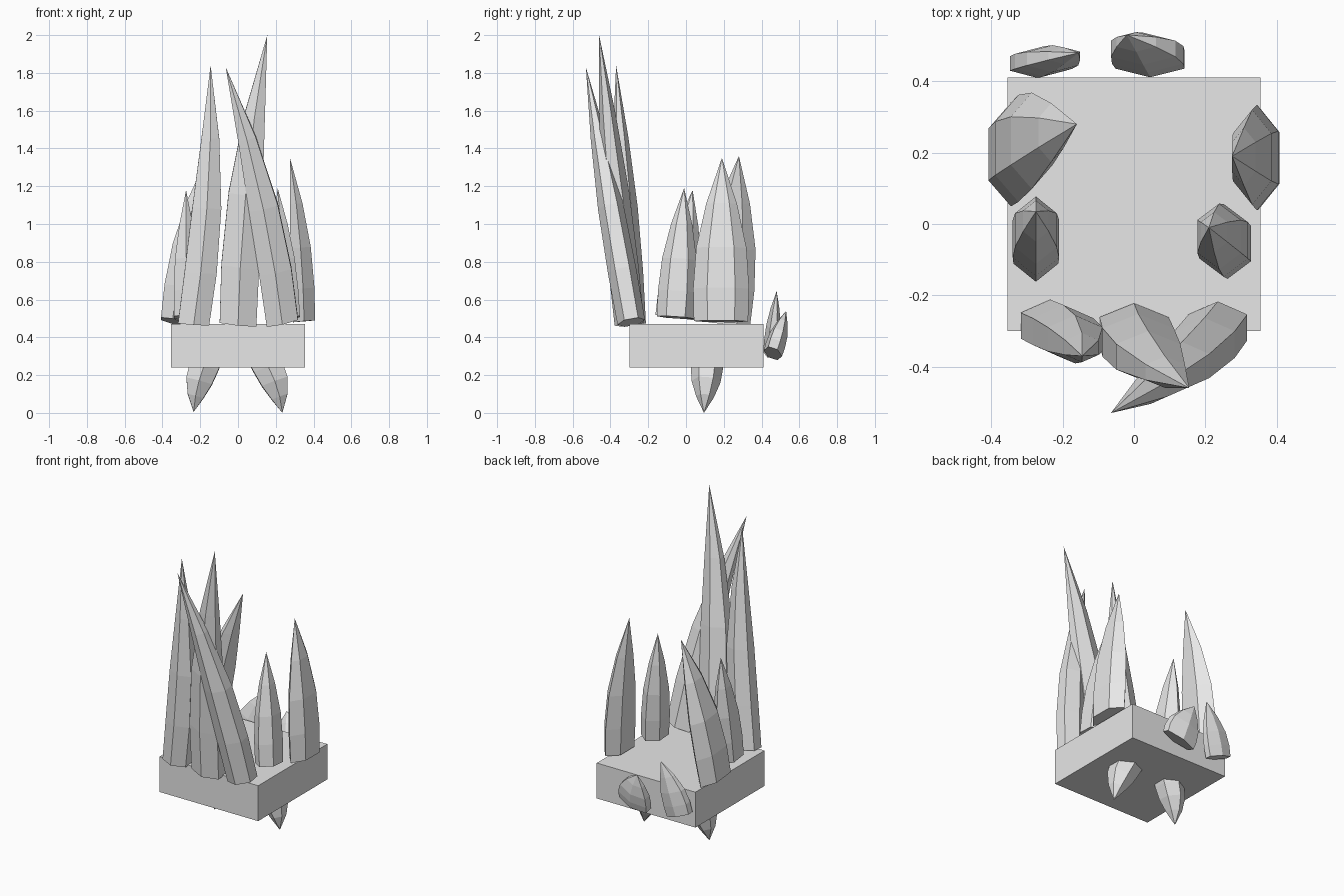
import bpy, bmesh, math
from mathutils import Vector

cube = bpy.data.objects.get("Cube")
if cube:
    bpy.data.objects.remove(cube, do_unlink=True)

stone = bpy.data.materials.new("light_grey_stone")
stone.use_nodes = True
colour = (0.8, 0.8, 0.8, 1)
stone.diffuse_color = colour
stone.node_tree.nodes["Principled BSDF"].inputs["Base Color"].default_value = colour

# position along the spike, relative thickness
PROFILE = [(0, 0.97), (0.2, 1), (0.45, 0.9), (0.72, 0.55)]
SIDES = 6


def add_object(name, bm):
    bmesh.ops.recalc_face_normals(bm, faces=bm.faces)
    mesh = bpy.data.meshes.new(name)
    bm.to_mesh(mesh)
    bm.free()
    mesh.materials.append(stone)
    obj = bpy.data.objects.new(name, mesh)
    bpy.context.collection.objects.link(obj)
    return obj


def spike(name, base, tip, half_x, half_y, bend=0.0):
    """Faceted spike, bowed sideways, with rings square to its axis."""
    base, tip = Vector(base), Vector(tip)
    axis = tip - base
    bm = bmesh.new()
    rings = []
    for t, r in PROFILE:
        centre = base + axis * t + Vector((bend * 4 * t * (1 - t), 0, 0))
        ring = []
        for k in range(SIDES):
            a = math.pi / 2 + k * math.tau / SIDES
            dx = half_x * r * math.cos(a) / math.cos(math.pi / 6)
            dy = half_y * r * math.sin(a)
            dz = -(dx * axis.x + dy * axis.y) / axis.z
            ring.append(bm.verts.new(centre + Vector((dx, dy, dz))))
        rings.append(ring)
    point = bm.verts.new(tip)
    bm.faces.new(rings[0])
    for k in range(SIDES):
        n = (k + 1) % SIDES
        for low, high in zip(rings, rings[1:]):
            bm.faces.new((low[k], low[n], high[n], high[k]))
        bm.faces.new((rings[-1][k], rings[-1][n], point))
    return add_object(name, bm)


# Block
bm = bmesh.new()
bmesh.ops.create_cube(bm, size=1)
bmesh.ops.scale(bm, vec=(0.71, 0.71, 0.23), verts=bm.verts)
bmesh.ops.translate(bm, vec=(0, 0.055, 0.355), verts=bm.verts)
add_object("base_block", bm)

# Tall front spikes
spike("front_right_spike", (-0.235, -0.285, 0.47), (-0.145, -0.37, 1.84), 0.085, 0.075, 0.03)
spike("front_middle_spike", (0, -0.3, 0.47), (0.155, -0.46, 2.0), 0.1, 0.08, -0.03)
spike("front_left_spike", (0.235, -0.29, 0.48), (-0.065, -0.53, 1.83), 0.085, 0.075, 0.035)

# Side spikes
spike("left_rear_spike", (0.35, 0.185, 0.485), (0.275, 0.19, 1.35), 0.06, 0.148, 0.015)
spike("left_middle_spike", (0.262, -0.055, 0.505), (0.21, -0.01, 1.19), 0.068, 0.102)
spike("right_rear_spike", (-0.345, 0.195, 0.485), (-0.16, 0.28, 1.36), 0.065, 0.15, -0.025)
spike("right_middle_spike", (-0.275, -0.06, 0.505), (-0.275, 0.035, 1.18), 0.065, 0.105)

# Short back spikes
spike("back_right_spike", (-0.27, 0.45, 0.32), (-0.155, 0.48, 0.645), 0.08, 0.042, -0.01)
spike("back_left_spike", (0.045, 0.46, 0.315), (-0.02, 0.53, 0.54), 0.1, 0.05, 0.01)

# Spikes under the block
spike("under_right_spike", (-0.155, 0.115, 0.3), (-0.235, 0.095, 0.005), 0.075, 0.085, -0.015)
spike("under_left_spike", (0.125, 0.115, 0.3), (0.235, 0.095, 0), 0.075, 0.085, 0.02)
